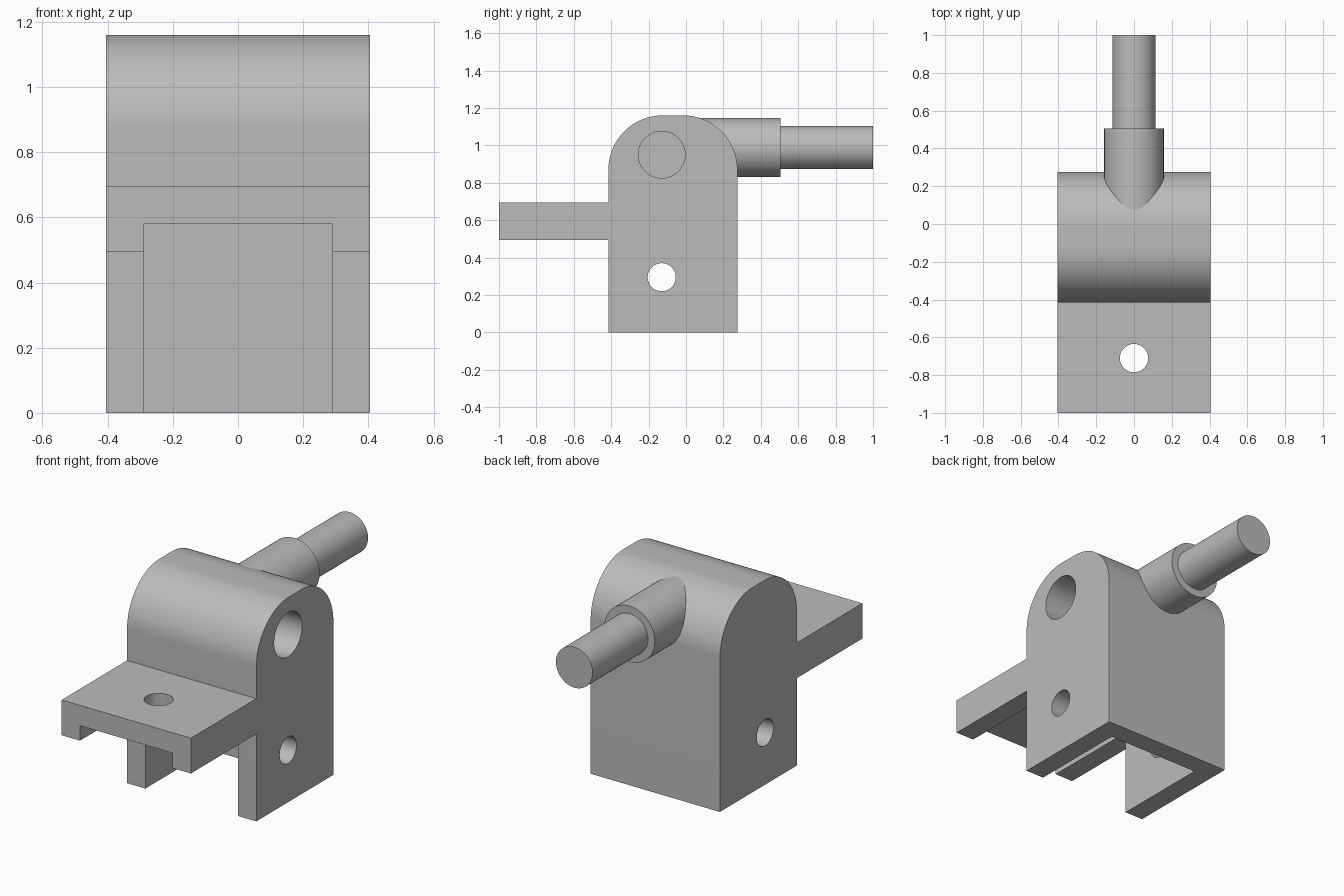
import bpy, bmesh
from math import radians, sin, cos, pi
from mathutils import Matrix

cube = bpy.data.objects.get("Cube")
if cube:
    bpy.data.objects.remove(cube, do_unlink=True)

grey = bpy.data.materials.new("plain grey")
grey.use_nodes = True
colour = (0.5, 0.5, 0.5, 1)
grey.diffuse_color = colour
grey.node_tree.nodes["Principled BSDF"].inputs["Base Color"].default_value = colour


def finish(name, bm):
    bmesh.ops.recalc_face_normals(bm, faces=bm.faces)
    mesh = bpy.data.meshes.new(name)
    bm.to_mesh(mesh)
    bm.free()
    mesh.materials.append(grey)
    obj = bpy.data.objects.new(name, mesh)
    bpy.context.collection.objects.link(obj)
    return obj


def box(name, lo, hi):
    bm = bmesh.new()
    bmesh.ops.create_cube(bm, size=1)
    for v in bm.verts:
        v.co = [(a + b) / 2 + c * (b - a) for a, b, c in zip(lo, hi, v.co)]
    return finish(name, bm)


def cylinder(name, centre, radius, length, axis):
    bm = bmesh.new()
    turn = {"X": Matrix.Rotation(pi / 2, 4, "Y"),
            "Y": Matrix.Rotation(pi / 2, 4, "X"),
            "Z": Matrix.Identity(4)}[axis]
    bmesh.ops.create_cone(bm, cap_ends=True, segments=64, radius1=radius,
                          radius2=radius, depth=length,
                          matrix=Matrix.Translation(centre) @ turn)
    return finish(name, bm)


def cut(target, cutter):
    cutter.hide_render = True
    mod = target.modifiers.new(cutter.name, "BOOLEAN")
    mod.operation = "DIFFERENCE"
    mod.solver = "EXACT"
    mod.object = cutter
    bpy.context.view_layer.objects.active = target
    bpy.ops.object.modifier_apply(modifier=mod.name)
    bpy.data.objects.remove(cutter, do_unlink=True)


HALF = 0.405
FRONT, BACK, TOP, ROUND = -0.415, 0.275, 1.16, 0.29

# Block with a rounded top, extruded across the width
outline = [(FRONT, 0), (BACK, 0)]
for start, y in ((0, BACK - ROUND), (90, FRONT + ROUND)):
    for i in range(25):
        a = radians(start + 90 * i / 24)
        outline.append((y + ROUND * cos(a), TOP - ROUND + ROUND * sin(a)))
bm = bmesh.new()
side = bm.faces.new([bm.verts.new((-HALF, y, z)) for y, z in outline])
wall = bmesh.ops.extrude_face_region(bm, geom=[side])
bmesh.ops.translate(bm, vec=(2 * HALF, 0, 0),
                    verts=[g for g in wall["geom"] if isinstance(g, bmesh.types.BMVert)])
block = finish("block", bm)

# Open slot between the legs, pin hole, and blind socket on the left side
cut(block, box("slot_cutter", (-0.29, -0.6, -0.2), (0.29, 0.16, 0.58)))
cut(block, cylinder("pin_cutter", (0, -0.13, 0.295), 0.075, 1.2, "X"))
cut(block, cylinder("socket_cutter", (0.3, -0.13, 0.95), 0.125, 0.8, "X"))

# Front shelf with a channel underneath and a vertical hole
shelf = box("front_shelf", (-HALF, -1, 0.495), (HALF, FRONT, 0.695))
cut(shelf, box("channel_cutter", (-0.29, -1.2, 0.3), (0.29, 0, 0.58)))
cut(shelf, cylinder("bolt_cutter", (0, -0.71, 0.6), 0.075, 0.6, "Z"))

# Stepped rod at the back
collar = cylinder("rod_collar", (0, 0.2675, 0.988), 0.158, 0.475, "Y")
rod = cylinder("rod", (0, 0.7, 0.988), 0.115, 0.6, "Y")

for obj in (block, shelf, collar, rod):
    bpy.ops.object.select_all(action="DESELECT")
    obj.select_set(True)
    bpy.context.view_layer.objects.active = obj
    bpy.ops.object.shade_smooth_by_angle(angle=radians(30))
